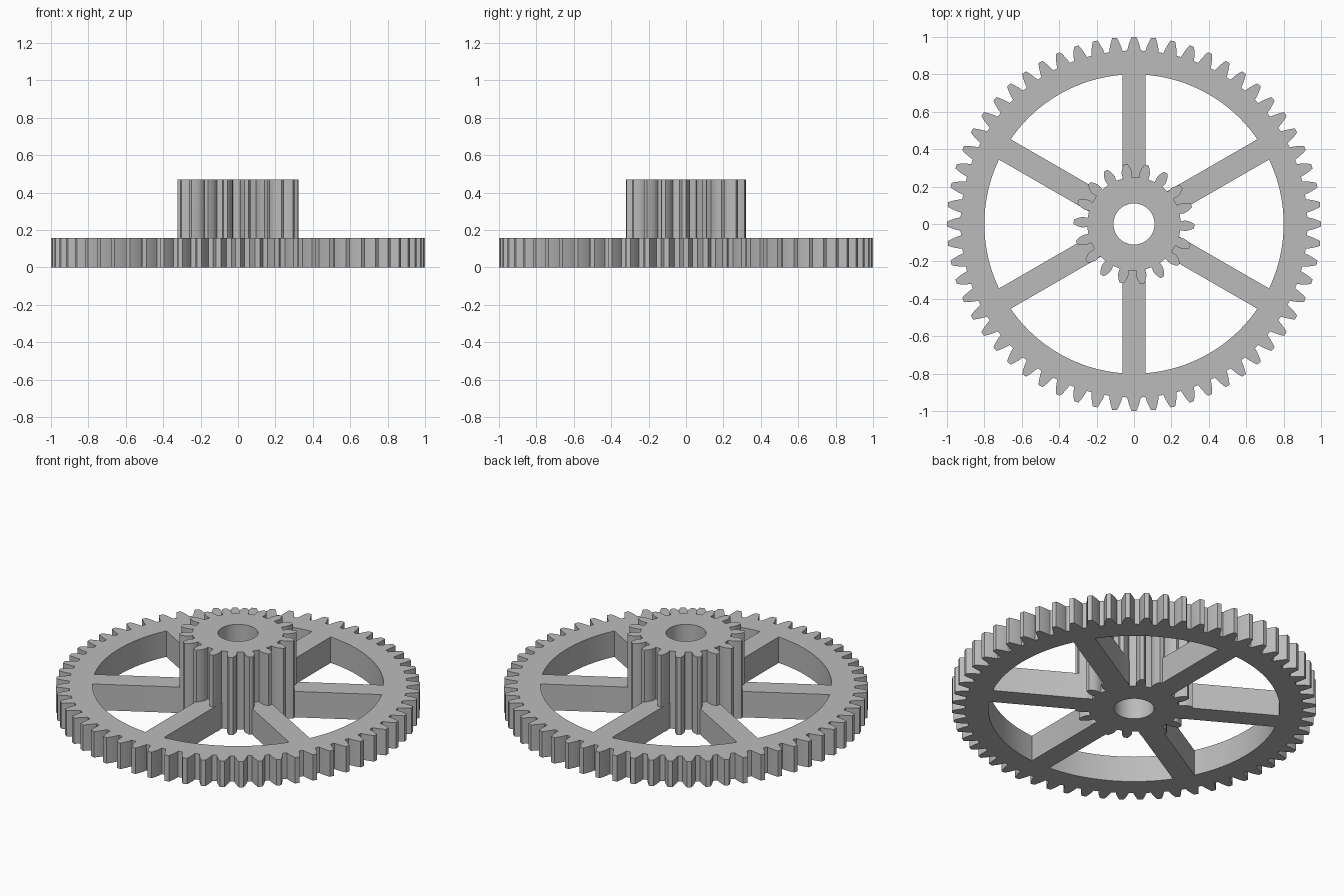
import bpy
import bmesh
from math import pi, sin, cos, tan, acos, asin, radians, sqrt
from mathutils import Vector

cube = bpy.data.objects.get("Cube")
if cube:
    bpy.data.objects.remove(cube, do_unlink=True)

MODULE = 2 / 62          # shared tooth size of both gears
PRESSURE = radians(20)
WHEEL_H, TOTAL_H = 0.157, 0.47
RIM_R, HUB_R, BORE_R = 0.80, 0.20, 0.11
SPOKE_HALF = 0.0625

steel = bpy.data.materials.new("plain grey")
grey = (0.5, 0.5, 0.5, 1)
steel.diffuse_color = grey
steel.use_nodes = True
steel.node_tree.nodes["Principled BSDF"].inputs["Base Color"].default_value = grey


def polar(r, a):
    return Vector((r * cos(a), r * sin(a), 0))


def arc(r, start, end, steps):
    return [polar(r, start + (end - start) * i / steps) for i in range(steps + 1)]


def circle(r, steps):
    return arc(r, 0, 2 * pi, steps)[:-1]


def involute(angle):
    return tan(angle) - angle


def gear_outline(teeth, phase=0.0):
    """Closed outline of a spur gear with involute flanks."""
    pitch_r = MODULE * teeth / 2
    base_r = pitch_r * cos(PRESSURE)
    root_r, tip_r = pitch_r - 1.25 * MODULE, pitch_r + MODULE
    start_r = max(base_r, root_r)
    flank = []
    for i in range(6):
        r = start_r + (tip_r - start_r) * i / 5
        half = pi / (2 * teeth) + involute(PRESSURE) - involute(acos(base_r / r))
        flank.append((r, half))
    if root_r < base_r:                      # undercut foot on small gears
        flank.insert(0, (root_r, flank[0][1] * 0.95))
    points = []
    for t in range(teeth):
        mid = phase + 2 * pi * t / teeth
        points += [polar(r, mid - h) for r, h in flank]
        points += [polar(r, mid + h) for r, h in reversed(flank)]
    return points


def window_outline(mid):
    """Opening between two spokes: rim arc, two spoke sides, hub arc."""
    outer = pi / 6 - asin(SPOKE_HALF / RIM_R)
    inner = pi / 6 - asin(SPOKE_HALF / HUB_R)
    return (arc(RIM_R, mid - outer, mid + outer, 20)
            + arc(HUB_R, mid + inner, mid - inner, 4))


def plate(name, outlines, height):
    """Extrude a flat shape; outlines after the first are holes."""
    bm = bmesh.new()
    for outline in outlines:
        verts = [bm.verts.new(p) for p in outline]
        for a, b in zip(verts, verts[1:] + verts[:1]):
            bm.edges.new((a, b))
    bmesh.ops.triangle_fill(bm, edges=bm.edges[:], use_beauty=True, normal=(0, 0, 1))
    top = bmesh.ops.extrude_face_region(bm, geom=bm.faces[:])["geom"]
    bmesh.ops.translate(bm, vec=(0, 0, height),
                        verts=[v for v in top if isinstance(v, bmesh.types.BMVert)])
    bmesh.ops.recalc_face_normals(bm, faces=bm.faces[:])
    mesh = bpy.data.meshes.new(name)
    bm.to_mesh(mesh)
    bm.free()
    mesh.materials.append(steel)
    obj = bpy.data.objects.new(name, mesh)
    bpy.context.collection.objects.link(obj)
    return obj


# Spoked wheel with toothed rim, and the tall pinion through its middle
windows = [window_outline(k * pi / 3) for k in range(6)]
wheel = plate("spoked_gear_with_pinion",
              [gear_outline(60), circle(0.16, 48)] + windows, WHEEL_H)
pinion = plate("pinion", [gear_outline(18, radians(-2)), circle(BORE_R, 64)], TOTAL_H)

# Join both into one solid
join = wheel.modifiers.new("join", "BOOLEAN")
join.operation = "UNION"
join.solver = "EXACT"
join.object = pinion
bpy.ops.object.select_all(action="DESELECT")
wheel.select_set(True)
bpy.context.view_layer.objects.active = wheel
bpy.ops.object.modifier_apply(modifier=join.name)
bpy.data.objects.remove(pinion, do_unlink=True)
bpy.ops.object.shade_smooth_by_angle(angle=radians(25))
